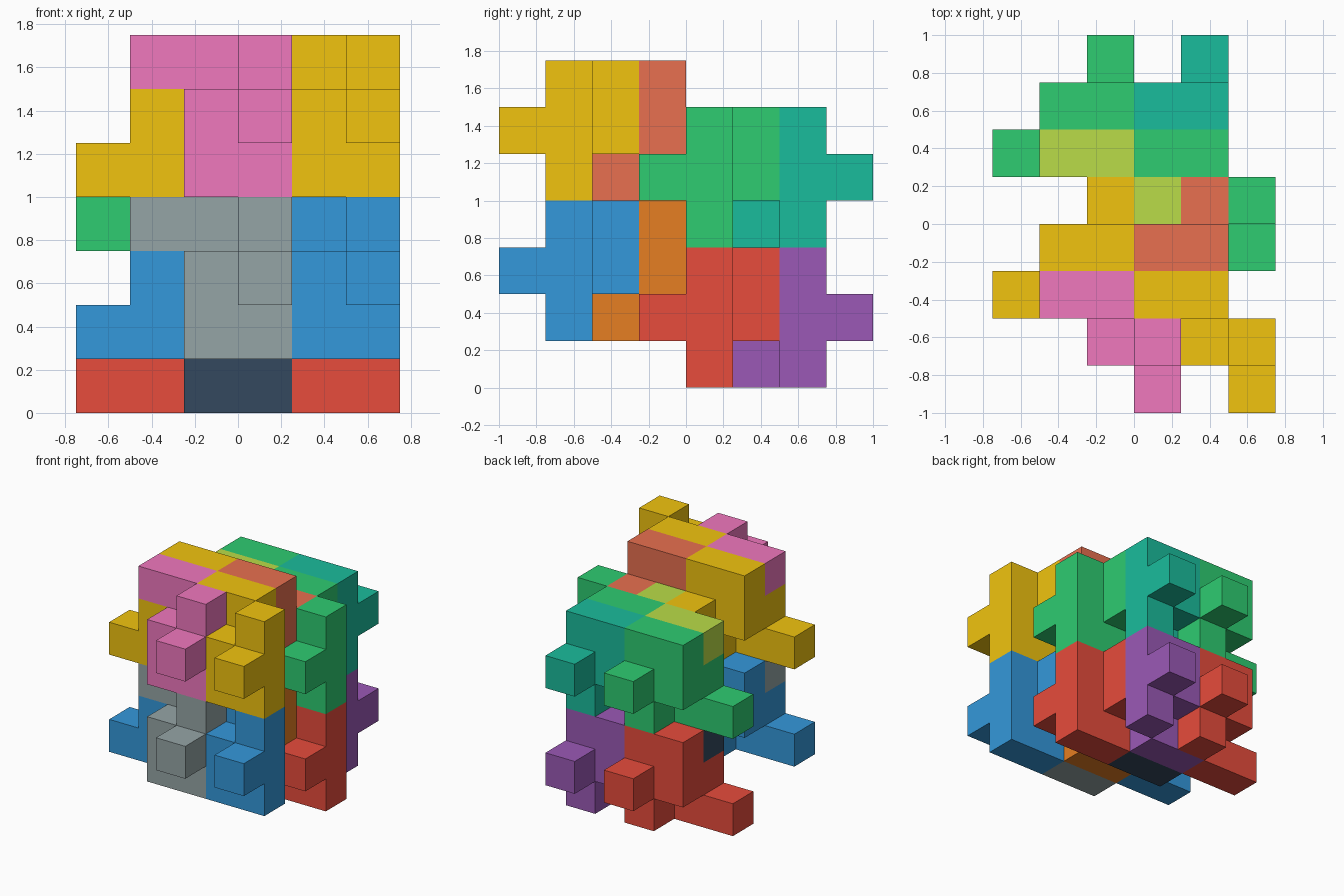
import bpy, bmesh
from mathutils import Vector

if "Cube" in bpy.data.objects:
    bpy.data.objects.remove(bpy.data.objects["Cube"])

U = 0.25  # edge length of one cell

# Nine-cell block; its partner is the same block turned over (y and z flipped) and moved one cell along x
BACK = [(0, 5, 0), (1, 5, 0), (2, 6, 0),
        (1, 5, 1), (1, 6, 1), (2, 6, 1), (2, 7, 1),
        (1, 6, 2), (2, 6, 2)]
FRONT = [(i + 1, 10 - j, 2 - k) for i, j, k in BACK]

COLOURS = {"red": "e74c3c", "purple": "9b59b6", "navy": "34495e",
           "blue": "3498db", "orange": "e67e22", "grey": "95a5a6",
           "green": "2ecc71", "teal": "1abc9c", "lime": "badc48",
           "yellow": "f1c40f", "salmon": "e87050", "pink": "f078be"}


def linear(c):
    return c / 12.92 if c <= 0.04045 else ((c + 0.055) / 1.055) ** 2.4


def make_material(name):
    h = COLOURS[name]
    mat = bpy.data.materials.new(name)
    rgb = [linear(int(h[n:n + 2], 16) / 255) for n in (0, 2, 4)]
    mat.diffuse_color = (*rgb, 1)
    mat.use_nodes = True
    mat.node_tree.nodes["Principled BSDF"].inputs["Base Color"].default_value = mat.diffuse_color
    return mat


MATS = {name: make_material(name) for name in COLOURS}


def add_block(name, cells, shift, colour):
    """Join unit cells into one block, keeping only its outer faces."""
    cells = {tuple(a + b for a, b in zip(c, shift)) for c in cells}
    bm = bmesh.new()
    for c in cells:
        centre = Vector((c[0] - 2.5, c[1] - 3.5, c[2] + 0.5))
        for axis in range(3):
            for sign in (-1, 1):
                near = list(c)
                near[axis] += sign
                if tuple(near) in cells:
                    continue
                n, a, b = Vector(), Vector(), Vector()
                n[axis] = sign
                a[(axis + 1) % 3] = 1
                b[(axis + 2) % 3] = sign
                corners = [centre + (n + a * s + b * t) / 2
                           for s, t in ((-1, -1), (1, -1), (1, 1), (-1, 1))]
                bm.faces.new([bm.verts.new(p * U) for p in corners])
    bmesh.ops.remove_doubles(bm, verts=bm.verts, dist=1e-4)
    bmesh.ops.dissolve_limit(bm, angle_limit=0.01, verts=bm.verts, edges=bm.edges)
    mesh = bpy.data.meshes.new(name)
    bm.to_mesh(mesh)
    bm.free()
    mesh.materials.append(MATS[colour])
    bpy.context.collection.objects.link(bpy.data.objects.new(name, mesh))


# Four interlocking groups: two rows deep, two layers high
GROUPS = [("lower_back", (0, 0, 0), ("red", "purple", "navy")),
          ("lower_front", (0, -3, 1), ("blue", "orange", "grey")),
          ("upper_back", (0, 0, 3), ("green", "teal", "lime")),
          ("upper_front", (0, -3, 4), ("yellow", "salmon", "pink"))]

for place, (x, y, z), (main, rear, fore) in GROUPS:
    add_block(place + "_left_rear_block", BACK, (x, y, z), main)
    add_block(place + "_right_rear_block", BACK, (x + 2, y, z), rear)
    add_block(place + "_left_fore_block", FRONT, (x, y, z), fore)
    add_block(place + "_right_fore_block", FRONT, (x + 2, y, z), main)
